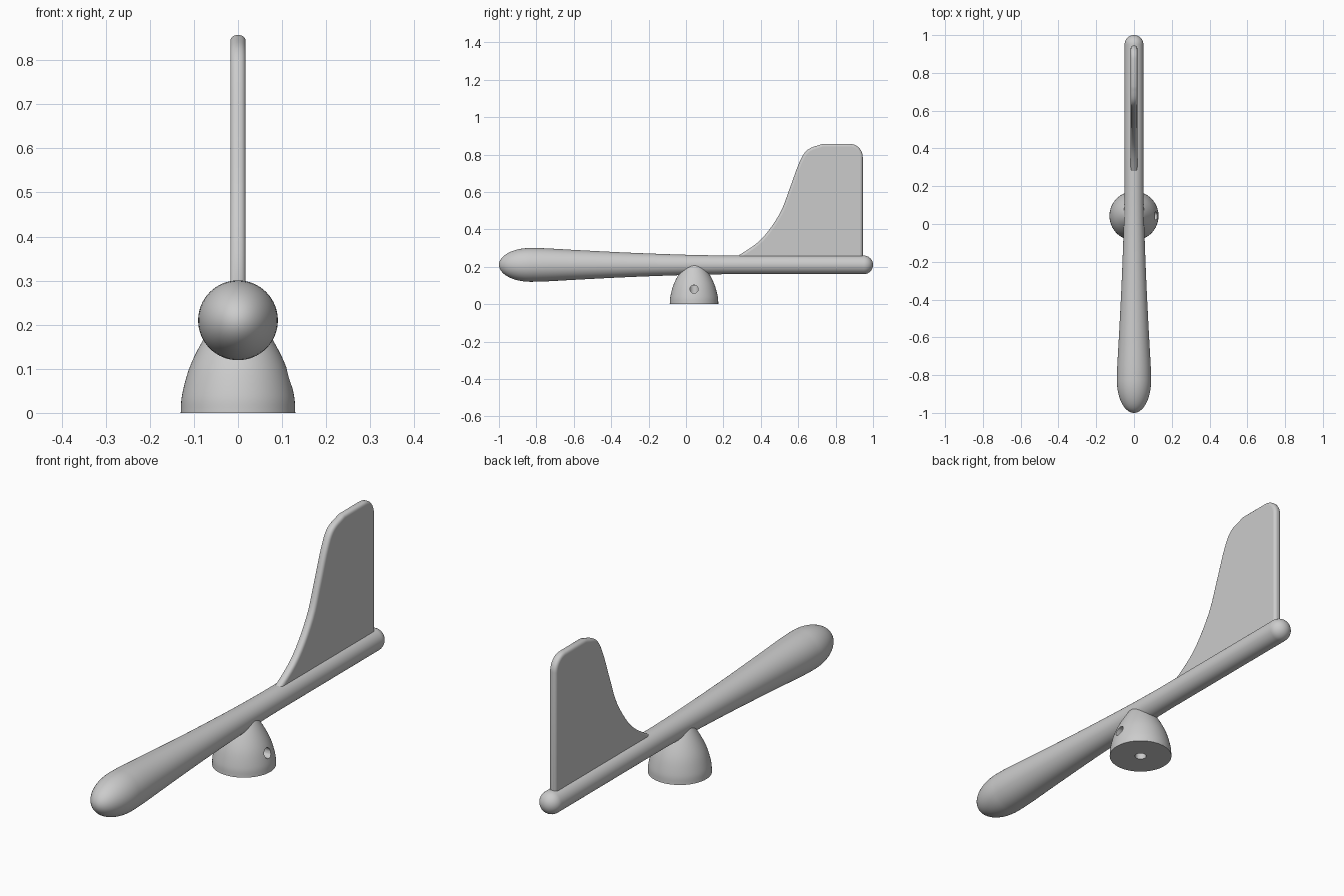
import bpy, bmesh, math
from mathutils import Vector, Matrix

cube = bpy.data.objects.get("Cube")
if cube:
    bpy.data.objects.remove(cube, do_unlink=True)

AXIS_Z = 0.21      # height of the beam axis
PIVOT_Y = 0.043    # position of the pivot base along the beam

grey = bpy.data.materials.new("plain grey")
grey.use_nodes = True
GREY = (0.6, 0.6, 0.6, 1)
grey.diffuse_color = GREY
grey.node_tree.nodes["Principled BSDF"].inputs["Base Color"].default_value = GREY


def spline(points, steps=6):
    """Smooth curve through 2D points."""
    p = [Vector(q) for q in points]
    p = [2 * p[0] - p[1]] + p + [2 * p[-1] - p[-2]]
    out = []
    for a, b, c, d in zip(p, p[1:], p[2:], p[3:]):
        for i in range(steps):
            t = i / steps
            out.append(0.5 * (2 * b + (c - a) * t + (2 * a - 5 * b + 4 * c - d) * t ** 2
                              + (3 * b - a - 3 * c + d) * t ** 3))
    return out + [p[-2]]


def arc(cx, cy, rx, ry, start, end, n=10):
    angles = [math.radians(start + (end - start) * i / n) for i in range(n + 1)]
    return [Vector((cx + rx * math.cos(a), cy + ry * math.sin(a))) for a in angles]


def finish(bm, name, matrix=None):
    bmesh.ops.recalc_face_normals(bm, faces=bm.faces)
    if matrix:
        bm.transform(matrix)
    mesh = bpy.data.meshes.new(name)
    bm.to_mesh(mesh)
    bm.free()
    mesh.materials.append(grey)
    obj = bpy.data.objects.new(name, mesh)
    bpy.context.collection.objects.link(obj)
    return obj


def lathe(name, profile, matrix, sides=64):
    """Revolve (radius, height) points around z, then place."""
    bm = bmesh.new()
    verts = [bm.verts.new((max(r, 0), 0, h)) for r, h in profile]
    edges = [bm.edges.new(pair) for pair in zip(verts, verts[1:])]
    bmesh.ops.spin(bm, geom=verts + edges, cent=(0, 0, 0), axis=(0, 0, 1),
                   angle=math.tau, steps=sides)
    bmesh.ops.remove_doubles(bm, verts=bm.verts, dist=1e-5)
    return finish(bm, name, matrix)


def smooth(obj, angle=35):
    bpy.ops.object.select_all(action='DESELECT')
    obj.select_set(True)
    bpy.context.view_layer.objects.active = obj
    bpy.ops.object.shade_smooth_by_angle(angle=math.radians(angle))


# Club-shaped beam with a bulbous nose and a round tail end
nose = arc(0, -0.83, 0.0905, 0.17, -90, 0, 14)
taper = spline([(0.0905, -0.83), (0.0885, -0.75), (0.079, -0.58), (0.065, -0.3),
                (0.054, 0), (0.05, 0.2)])
tail = arc(0, 0.95, 0.05, 0.05, 0, 90)
along_y = Matrix.Translation((0, 0, AXIS_Z)) @ Matrix.Rotation(-math.pi / 2, 4, 'X')
beam = lathe("beam", nose + taper[1:] + tail, along_y)
smooth(beam)

# Bullet-shaped pivot base, its tip hidden in the beam
dome = spline([(0.13, 0), (0.127, 0.04), (0.111, 0.1), (0.085, 0.155),
               (0.052, 0.207), (0.03, 0.225), (0, 0.232)])
base = lathe("pivot_base", [Vector((0, 0))] + dome, Matrix.Translation((0, PIVOT_Y, 0)))

# Screw hole from the left side meeting a hole from below
upright = Matrix.Translation((0, PIVOT_Y, 0))
sideways = Matrix.Translation((0, PIVOT_Y, 0.08)) @ Matrix.Rotation(math.pi / 2, 4, 'Y')
for name, low, high, radius, place in (
        ("bottom_hole_cutter", -0.05, 0.1, 0.024, upright),
        ("side_hole_cutter", 0, 0.2, 0.022, sideways)):
    ring = [(0, low), (radius, low), (radius, high), (0, high)]
    cutter = lathe(name, ring, place, 24)
    cutter.hide_render = True
    cutter.hide_set(True)
    cut = base.modifiers.new(name, 'BOOLEAN')
    cut.object = cutter
    cut.operation = 'DIFFERENCE'
    cut.solver = 'EXACT'
bpy.context.view_layer.update()
cut_mesh = bpy.data.meshes.new_from_object(
    base.evaluated_get(bpy.context.evaluated_depsgraph_get()))
base.modifiers.clear()
base.data = cut_mesh
for cutter in [o for o in bpy.data.objects if o.name.endswith("_cutter")]:
    bpy.data.objects.remove(cutter, do_unlink=True)
smooth(base)

# Swept tail fin with rounded rim
sweep = spline([(0.18, 0.21), (0.275, 0.257), (0.4, 0.345), (0.5, 0.482),
                (0.555, 0.62), (0.605, 0.755), (0.65, 0.825), (0.73, 0.857)], 5)
corner = arc(0.875, 0.787, 0.07, 0.07, 90, 0)
outline = sweep + corner + [Vector((0.945, 0.21))]
HALF = 0.0175
bm = bmesh.new()
side = bm.faces.new([bm.verts.new((-HALF, y, z)) for y, z in outline])
moved = bmesh.ops.extrude_face_region(bm, geom=[side])["geom"]
bmesh.ops.translate(bm, vec=(2 * HALF, 0, 0),
                    verts=[v for v in moved if isinstance(v, bmesh.types.BMVert)])
fin = finish(bm, "tail_fin")
rim = fin.modifiers.new("rounded rim", 'BEVEL')
rim.width = 0.014
rim.segments = 5
rim.limit_method = 'ANGLE'
rim.angle_limit = math.radians(60)
rim.use_clamp_overlap = False
smooth(fin)
